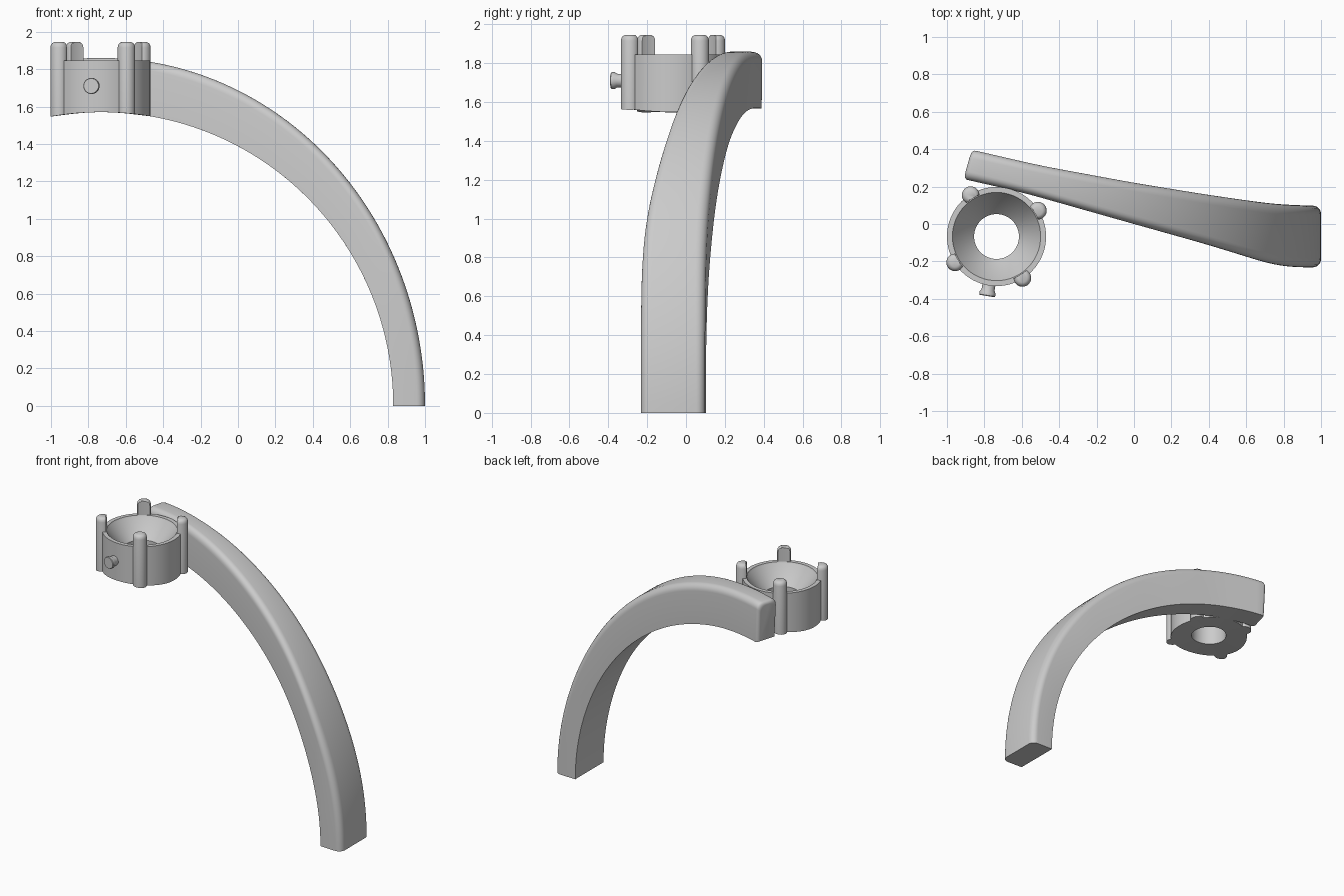
import bpy, bmesh
from math import sin, cos, pi, sqrt, radians, hypot
from mathutils import Matrix, Vector

if "Cube" in bpy.data.objects:
    bpy.data.objects.remove(bpy.data.objects["Cube"])

CX, CY = -0.735, -0.067          # cup axis
AX = -0.73                       # centre of the arm's curve


def finish(name, bm):
    bmesh.ops.recalc_face_normals(bm, faces=bm.faces)
    me = bpy.data.meshes.new(name)
    bm.to_mesh(me)
    bm.free()
    ob = bpy.data.objects.new(name, me)
    bpy.context.collection.objects.link(ob)
    bpy.ops.object.select_all(action='DESELECT')
    ob.select_set(True)
    bpy.context.view_layer.objects.active = ob
    bpy.ops.object.shade_smooth_by_angle(angle=radians(32))
    return ob


def loft(bm, rings, closed=False):
    rows = [[bm.verts.new(p) for p in r] for r in rings]
    n = len(rows[0])
    for i in range(len(rows) if closed else len(rows) - 1):
        a, b = rows[i], rows[(i + 1) % len(rows)]
        for j in range(n):
            k = (j + 1) % n
            bm.faces.new((a[j], a[k], b[k], b[j]))
    if not closed:
        bm.faces.new(rows[0])
        bm.faces.new(rows[-1])


def circle(r, z, n):
    return [Vector((r * cos(2 * pi * j / n), r * sin(2 * pi * j / n), z)) for j in range(n)]


def arch(x):
    """Height of the arm's underside, which also trims the cup."""
    return 1.57 * sqrt(max(0, 1 - ((x - AX) / 1.565) ** 2))


def lerp_table(table, x):
    for (x0, y0), (x1, y1) in zip(table, table[1:]):
        if x <= x1:
            break
    return y0 + (y1 - y0) * (x - x0) / (x1 - x0) if x < table[-1][0] else y1


def smooth_table(table, x):
    return sum(lerp_table(table, x + d * 0.025) for d in range(-4, 5)) / 9


# Plan outline of the arm: front and back edges
FRONT = [(-0.91, 0.24), (-0.6, 0.17), (0, 0.0), (0.4, -0.112), (0.74, -0.218), (0.84, -0.232), (1.2, -0.232)]
BACK = [(-0.86, 0.395), (-0.5, 0.312), (0, 0.22), (0.4, 0.155), (0.75, 0.105), (0.9, 0.098), (1.2, 0.098)]


def arm_ring(s, inset):
    w = 0.33 - 0.17 * s
    h = 0.17 + 0.12 * s
    r = 0.045
    e = inset
    pts = [(e / w, e / h * 0.3), (1 - e / w, e / h * 0.3)]
    for side in (1, 0):
        for i in range(7):
            a = pi / 2 * (i / 6 if side else 1 - i / 6)
            dv = (e + (r) * (1 - cos(a))) / w
            u = 1 - (e + r * (1 - sin(a))) / h
            pts.append((1 - dv if side else dv, u))
    ring = []
    for v, u in pts:
        t = s * (1.677 - 0.026 * v)
        x = AX + (1.56 + 0.17 * u) * cos(t)
        z = (1.57 + 0.29 * u) * sin(t)
        ring.append((x, smooth_table(FRONT, x) * (1 - v) + smooth_table(BACK, x) * v, z))
    return ring


# Curved, widening arm with a softly rounded tip
bm = bmesh.new()
R = 0.022
end = 1 - R / (1.7 * 1.67)
rings = [arm_ring(end * i / 60, 0) for i in range(61)]
for i in range(1, 5):
    a = pi / 2 * i / 4
    rings.append(arm_ring(end + (1 - end) * sin(a), R * (1 - cos(a))))
loft(bm, rings)
finish("curved_arm", bm)

# Cup with conical seat, through hole and arched underside
bm = bmesh.new()
profile = [(0.265, 0), (0.265, 1.845), (0.236, 1.845), (0.232, 1.835), (0.12, 1.715), (0.12, 0)]
rings = []
for r, z in profile:
    ring = [p + Vector((CX, CY, 0)) for p in circle(r, z, 64)]
    if z == 0:
        for p in ring:
            p.z = arch(p.x)
    rings.append(ring)
loft(bm, rings, closed=True)
finish("cup", bm)

# Four gripping posts, hollowed on the side facing the cup
for k in range(4):
    ang = radians(32 + 90 * k)
    px, py = CX + 0.261 * cos(ang), CY + 0.261 * sin(ang)
    bm = bmesh.new()
    rings = []
    for r, z in [(0.047, 0), (0.047, 1.915), (0.044, 1.929), (0.037, 1.939), (0.025, 1.945)]:
        ring = []
        for p in circle(r, z, 32):
            x, y = p.x + px, p.y + py
            d = hypot(x - CX, y - CY)
            f = max(d, 0.24) / d
            x, y = CX + (x - CX) * f, CY + (y - CY) * f
            ring.append((x, y, z if z else arch(x)))
        rings.append(ring)
    loft(bm, rings)
    finish(f"post_{k + 1}", bm)

# Small headed peg on the front of the cup
bm = bmesh.new()
loft(bm, [circle(r, z, 32) for r, z in
          [(0.035, 0.24), (0.035, 0.29), (0.043, 0.303), (0.043, 0.318), (0.04, 0.322)]])
d = Vector((cos(radians(261)), sin(radians(261)), 0))
bm.transform(Matrix.Translation((CX, CY, 1.71)) @ d.to_track_quat('Z', 'Y').to_matrix().to_4x4())
finish("peg", bm)
